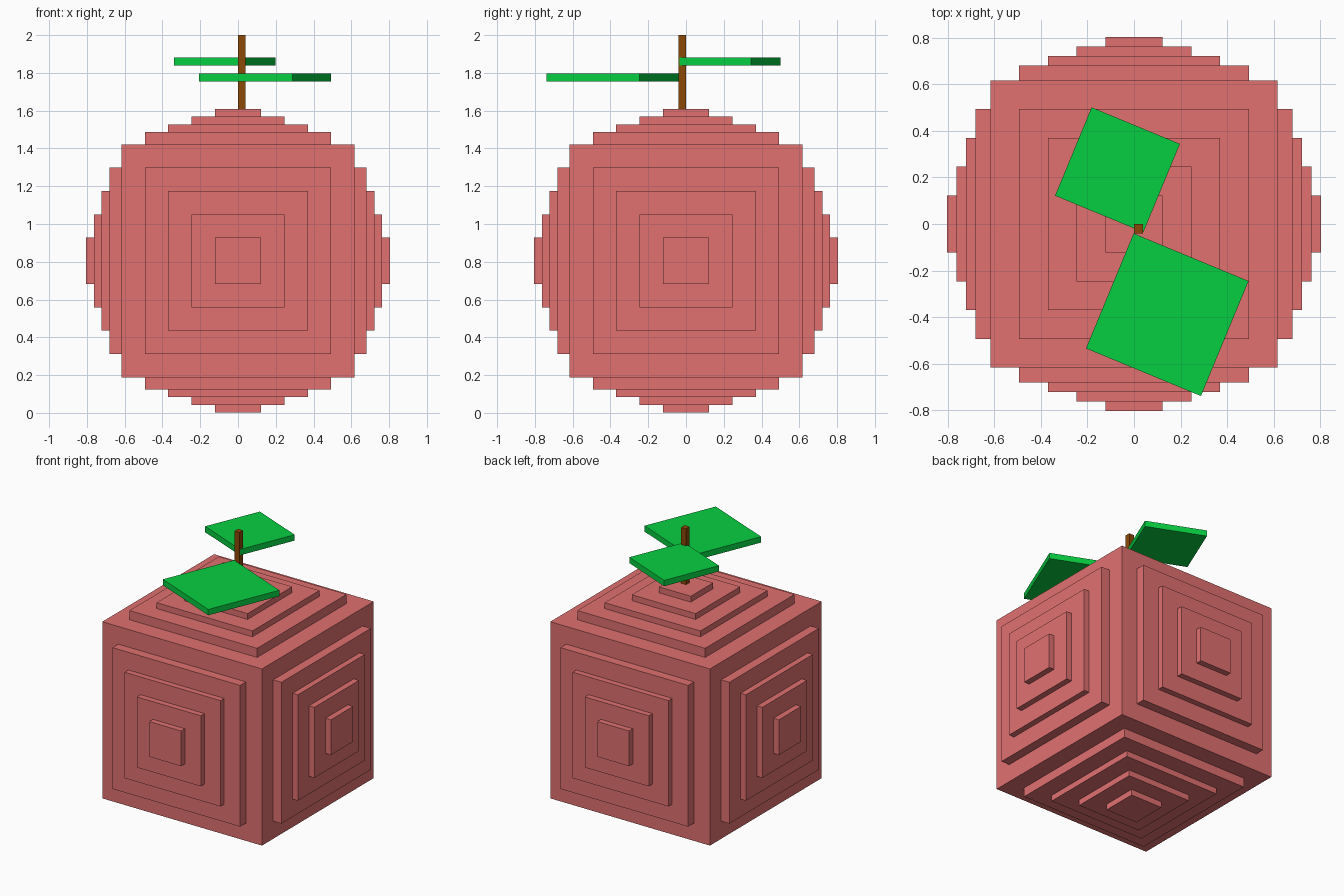
import bpy, bmesh, math
from mathutils import Matrix

default = bpy.data.objects.get("Cube")
if default:
    bpy.data.objects.remove(default, do_unlink=True)


def make_material(name, rgb):
    mat = bpy.data.materials.new(name)
    mat.use_nodes = True
    color = (*rgb, 1.0)
    mat.diffuse_color = color
    mat.node_tree.nodes["Principled BSDF"].inputs["Base Color"].default_value = color
    return mat


def add_object(name, bm, mat):
    bmesh.ops.recalc_face_normals(bm, faces=bm.faces)
    mesh = bpy.data.meshes.new(name)
    bm.to_mesh(mesh)
    bm.free()
    mesh.materials.append(mat)
    obj = bpy.data.objects.new(name, mesh)
    bpy.context.collection.objects.link(obj)
    return obj


def add_box(name, center, size, mat, angle=0.0):
    bm = bmesh.new()
    bmesh.ops.create_cube(bm, size=1.0, matrix=Matrix.Diagonal((*size, 1.0)))
    obj = add_object(name, bm, mat)
    obj.location = center
    obj.rotation_euler.z = math.radians(angle)
    return obj


red = make_material("fruit red", (0.75, 0.163, 0.163))
green = make_material("leaf green", (0.002, 0.62, 0.053))
brown = make_material("stem brown", (0.26, 0.066, 0.002))

# Fruit: a cube whose six sides rise in four shrinking square steps
bm = bmesh.new()
bmesh.ops.create_cube(bm, size=1.234)
sides = list(bm.faces)
for rise in (0.064, 0.041, 0.041, 0.041):
    bmesh.ops.inset_individual(bm, faces=sides, thickness=0.1235, depth=0.0,
                               use_even_offset=True)
    bmesh.ops.inset_individual(bm, faces=sides, thickness=0.0, depth=rise,
                               use_even_offset=True)
fruit = add_object("fruit", bm, red)
fruit.location.z = 0.805

# Stem
add_box("stem", (0.019, -0.02, 1.805), (0.039, 0.04, 0.39), brown)

# Leaves: flat square plates turned about the vertical
add_box("large_leaf", (0.143, -0.39, 1.776), (0.535, 0.535, 0.041), green, -22.5)
add_box("small_leaf", (-0.071, 0.233, 1.86), (0.411, 0.411, 0.041), green, -22.5)
